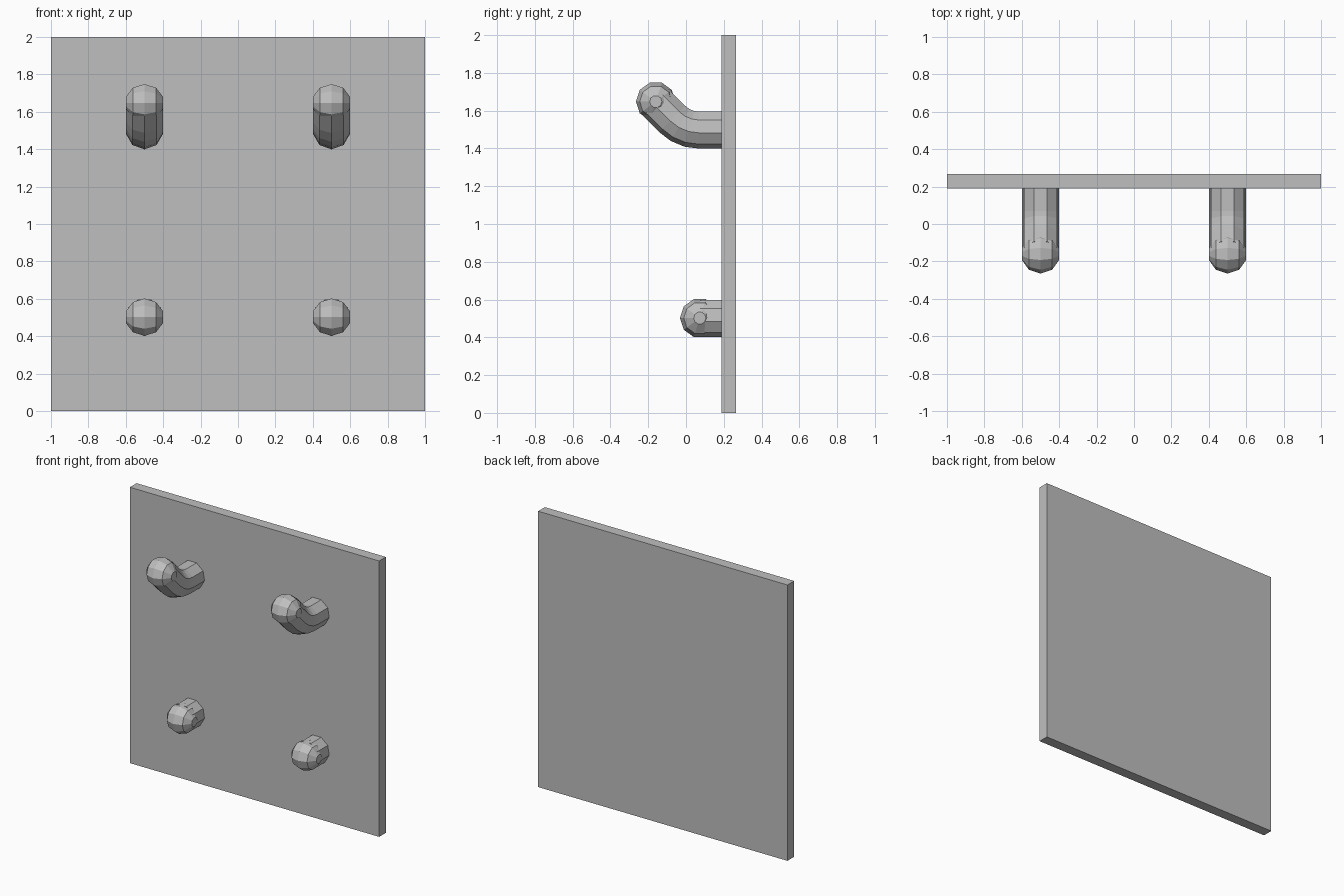
import bpy, bmesh
from math import sin, cos, pi, radians
from mathutils import Vector

cube = bpy.data.objects.get("Cube")
if cube:
    bpy.data.objects.remove(cube, do_unlink=True)

grey = bpy.data.materials.new("plain_grey")
grey.use_nodes = True
colour = (0.52, 0.52, 0.52, 1)
grey.diffuse_color = colour
grey.node_tree.nodes["Principled BSDF"].inputs["Base Color"].default_value = colour

X, Y, Z = Vector((1, 0, 0)), Vector((0, 1, 0)), Vector((0, 0, 1))


def finish(name, bm):
    bmesh.ops.recalc_face_normals(bm, faces=bm.faces[:])
    mesh = bpy.data.meshes.new(name)
    bm.to_mesh(mesh)
    bm.free()
    mesh.materials.append(grey)
    obj = bpy.data.objects.new(name, mesh)
    bpy.context.collection.objects.link(obj)
    return obj


def loft(name, rings, sides, phase):
    """Skin a row of polygon rings, each (centre, u axis, v axis, radius), and cap the ends."""
    bm = bmesh.new()
    loops = []
    for centre, u, v, r in rings:
        angles = [phase + 2 * pi * k / sides for k in range(sides)]
        loops.append([bm.verts.new(centre + r * (cos(a) * u + sin(a) * v)) for a in angles])
    for a, b in zip(loops, loops[1:]):
        for k in range(sides):
            n = (k + 1) % sides
            bm.faces.new((a[k], a[n], b[n], b[k]))
    bm.faces.new(loops[0])
    bm.faces.new(loops[-1])
    return finish(name, bm)


def ball(name, centre, r=0.105):
    polar = [radians(18 + 36 * i) for i in range(5)]
    rings = [(centre + X * r * cos(p), Y, Z, r * sin(p)) for p in polar]
    loft(name, rings, 10, pi)


def tube(name, path, r, sides):
    """Sweep along (centre, pitch) stations that run forward and tilt upward."""
    rings = [(c, X, Y * sin(a) + Z * cos(a), r) for c, a in path]
    loft(name, rings, sides, -pi / 2)


# Back panel
bm = bmesh.new()
bmesh.ops.create_cube(bm, size=1)
bmesh.ops.scale(bm, vec=(2, 0.077, 2), verts=bm.verts[:])
bmesh.ops.translate(bm, vec=(0, 0.2275, 1), verts=bm.verts[:])
finish("back_panel", bm)

BEND = 0.2
for side, x in (("left", 0.5), ("right", -0.5)):
    # Upper hook: straight shank, bend, rising arm with a ball tip
    tip = Vector((x, -0.16, 1.648))
    path = [(Vector((x, 0.2, 1.5)), 0)]
    for i in range(4):
        a = radians(15 * i)
        path.append((Vector((x, 0.07 - BEND * sin(a), 1.5 + BEND * (1 - cos(a)))), a))
    path.append((tip, radians(45)))
    tube(side + "_hook_arm", path, 0.101, 9)
    ball(side + "_hook_tip", tip)

    # Lower peg: short straight shank with a ball tip
    end = Vector((x, 0.073, 0.502))
    tube(side + "_peg_shank", [(Vector((x, 0.2, 0.502)), 0), (end, 0)], 0.101, 9)
    ball(side + "_peg_tip", end)
